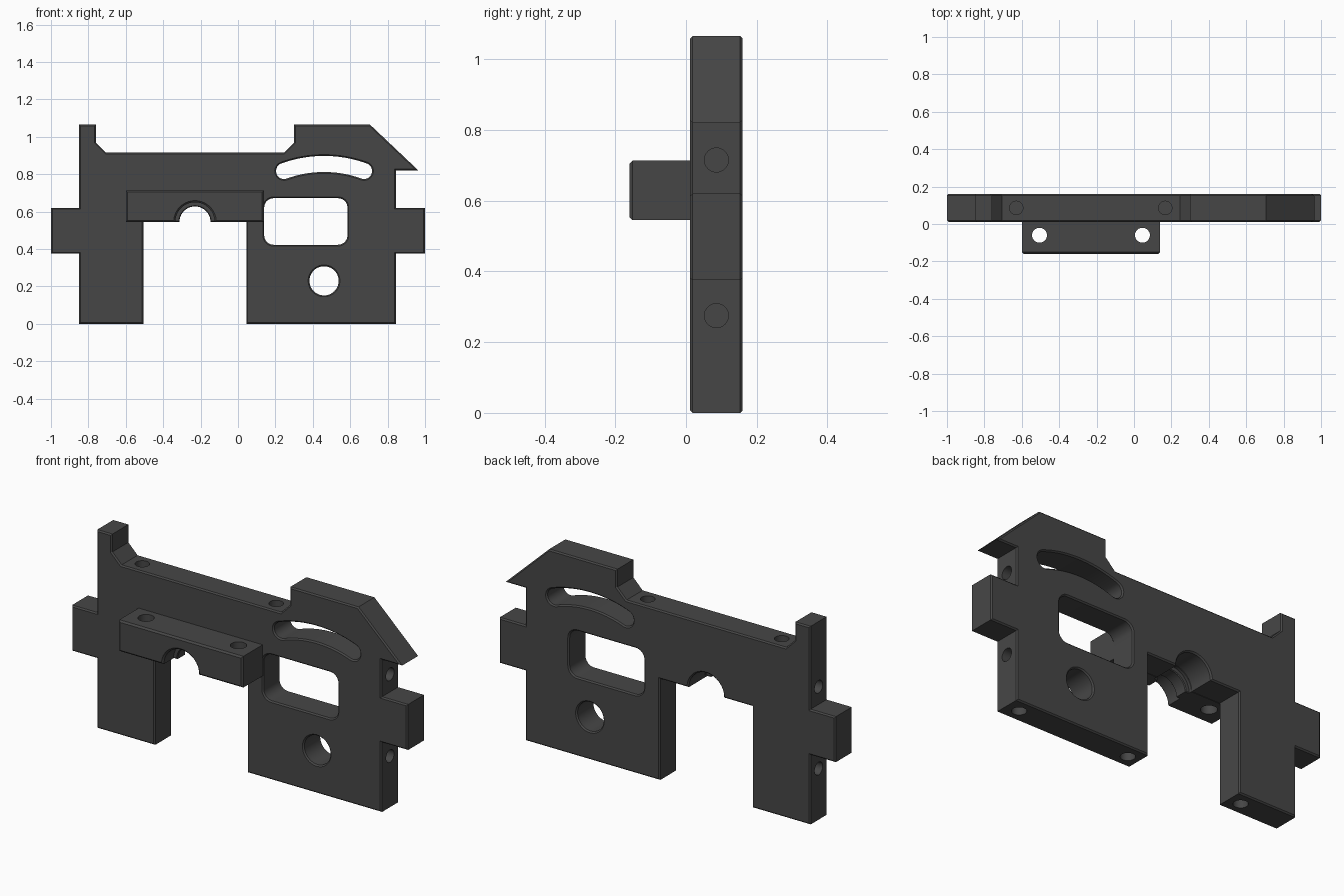
import bpy, bmesh, math
from mathutils import Vector, Matrix

if "Cube" in bpy.data.objects:
    bpy.data.objects.remove(bpy.data.objects["Cube"])

GREY = bpy.data.materials.new("dark_grey")
GREY.diffuse_color = (0.062, 0.062, 0.062, 1)
GREY.use_nodes = True
GREY.node_tree.nodes["Principled BSDF"].inputs["Base Color"].default_value = GREY.diffuse_color


def arc(cx, cz, r, a0, a1, n):
    """Points on an arc, angles in degrees."""
    return [(cx + r * math.cos(math.radians(a0 + (a1 - a0) * i / n)),
             cz + r * math.sin(math.radians(a0 + (a1 - a0) * i / n))) for i in range(n + 1)]


def inset(loop, c):
    """Move every corner of a loop to its left, into the material."""
    pts = [Vector(p) for p in loop]
    out = []
    for i, p in enumerate(pts):
        d1 = (p - pts[i - 1]).normalized()
        d2 = (pts[(i + 1) % len(pts)] - p).normalized()
        n1, n2 = Vector((-d1.y, d1.x)), Vector((-d2.y, d2.x))
        out.append(p + (n1 + n2) * c / (1 + n1.dot(n2)))
    return out


def finish(obj):
    bpy.ops.object.select_all(action='DESELECT')
    obj.select_set(True)
    bpy.context.view_layer.objects.active = obj
    bpy.ops.object.shade_smooth_by_angle(angle=math.radians(30))


def new_object(name, bm):
    bmesh.ops.recalc_face_normals(bm, faces=bm.faces[:])
    mesh = bpy.data.meshes.new(name)
    bm.to_mesh(mesh)
    bm.free()
    mesh.materials.append(GREY)
    obj = bpy.data.objects.new(name, mesh)
    bpy.context.collection.objects.link(obj)
    return obj


def plate(name, loops, y0, y1, c):
    """Chamfered slab from a counter-clockwise outline and clockwise holes."""
    bm = bmesh.new()
    caps = ([], [])
    for loop in loops:
        small = inset(loop, c)
        layers = [(small, y0), (loop, y0 + c), (loop, y1 - c), (small, y1)]
        rings = [[bm.verts.new((p[0], y, p[1])) for p in pts] for pts, y in layers]
        n = len(loop)
        for a, b in zip(rings, rings[1:]):
            for i in range(n):
                j = (i + 1) % n
                bm.faces.new((a[i], a[j], b[j], b[i]))
        for cap, ring in zip(caps, (rings[0], rings[-1])):
            cap += [bm.edges.get((ring[i], ring[(i + 1) % n])) for i in range(n)]
    for cap, ny in zip(caps, (-1, 1)):
        bmesh.ops.triangle_fill(bm, edges=cap, use_beauty=True, normal=(0, ny, 0))
    return new_object(name, bm)


def drill(obj, holes):
    """Cut round holes: (centre, axis, radius, half length)."""
    bm = bmesh.new()
    for centre, axis, r, half in holes:
        turn = Matrix.Rotation(math.pi / 2, 4, 'Y') if axis == 'X' else Matrix()
        bmesh.ops.create_cone(bm, cap_ends=True, segments=32, radius1=r, radius2=r,
                              depth=2 * half, matrix=Matrix.Translation(centre) @ turn)
    cutter = new_object("drill_cutter", bm)
    cutter.hide_render = True
    mod = obj.modifiers.new("holes", 'BOOLEAN')
    mod.operation, mod.solver, mod.object = 'DIFFERENCE', 'EXACT', cutter
    bpy.ops.object.select_all(action='DESELECT')
    obj.select_set(True)
    bpy.context.view_layer.objects.active = obj
    bpy.ops.object.modifier_apply(modifier=mod.name)
    bpy.data.objects.remove(cutter)


ARCH_X, ARCH_Z, ARCH_R = -0.23, 0.545, 0.105
arch = arc(ARCH_X, ARCH_Z, ARCH_R, 180, 0, 28)

# main plate: outline with legs, side tabs, left post and sloped right head
outline = ([(-0.85, 0), (-0.505, 0), (-0.505, 0.545)] + arch +
           [(0.045, 0.545), (0.045, 0), (0.845, 0), (0.845, 0.375), (1, 0.375), (1, 0.62),
            (0.845, 0.62), (0.845, 0.82), (0.965, 0.82), (0.705, 1.066), (0.30, 1.066),
            (0.30, 0.97), (0.245, 0.915), (-0.705, 0.915), (-0.76, 0.97), (-0.76, 1.066),
            (-0.85, 1.066), (-0.85, 0.62), (-1, 0.62), (-1, 0.375), (-0.85, 0.375)])

# round hole, and a curved slot concentric with it
HX, HZ = 0.46, 0.23
round_hole = arc(HX, HZ, 0.078, 360, 0, 48)[:-1]
R, W, SWEEP = 0.625, 0.043, 20
end = [(HX + s * R * math.sin(math.radians(SWEEP)), HZ + R * math.cos(math.radians(SWEEP)))
       for s in (-1, 1)]
slot = (arc(HX, HZ, R + W, 90 + SWEEP, 90 - SWEEP, 24) +
        arc(*end[1], W, 90 - SWEEP, -90 - SWEEP, 14)[1:-1] +
        arc(HX, HZ, R - W, 90 - SWEEP, 90 + SWEEP, 24) +
        arc(*end[0], W, 270 + SWEEP, 90 + SWEEP, 14)[1:-1])

# rounded window
window = []
for x, z, a in ((0.19, 0.622, 180), (0.535, 0.622, 90), (0.535, 0.473, 0), (0.19, 0.473, -90)):
    window += arc(x, z, 0.05, a, a - 90, 8)

Y0, Y1, YM = 0.012, 0.16, 0.086
body = plate("main_plate", [outline, round_hole, slot, window], Y0, Y1, 0.007)

# screw holes in the top, bottom and both ends of the plate
holes = [((x, YM, 0.915), 'Z', 0.036, 0.09) for x in (-0.63, 0.167)]
holes += [((x, YM, 0), 'Z', 0.036, 0.15) for x in (-0.575, 0.11, 0.77)]
holes += [((x, YM, z), 'X', 0.034, 0.13) for x in (-0.85, 0.845) for z in (0.275, 0.715)]
drill(body, holes)
finish(body)

# clamp block on the front, with arch and two vertical through holes
block = plate("clamp_block", [[(-0.60, 0.545)] + arch +
                              [(0.138, 0.545), (0.138, 0.713), (-0.60, 0.713)]],
              -0.16, 0.025, 0.009)
drill(block, [((x, -0.06, 0.63), 'Z', 0.04, 0.2) for x in (-0.505, 0.045)])
finish(block)

# narrow lip inside the arch
lip = plate("arch_lip", [arc(ARCH_X, ARCH_Z, 0.083, 180, 0, 28) +
                         arc(ARCH_X, ARCH_Z, 0.112, 0, 180, 28)], -0.07, 0.0, 0.004)
finish(lip)
